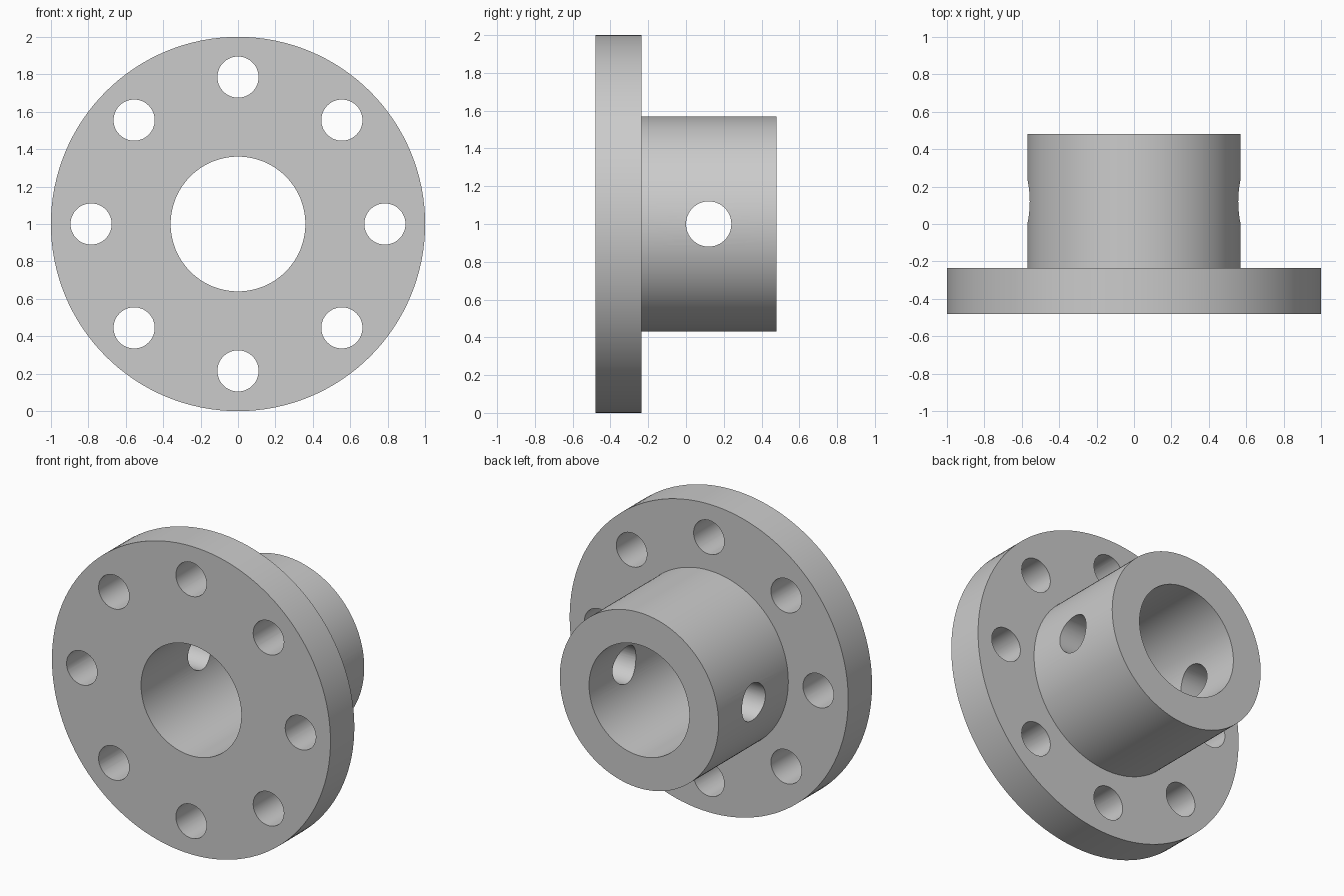
import bpy, math
from mathutils import Matrix, Vector

cube = bpy.data.objects.get("Cube")
if cube:
    bpy.data.objects.remove(cube, do_unlink=True)

import bmesh

FRONT, STEP, BACK = -0.48, -0.235, 0.48   # y of flange front, flange back, hub end
FLANGE_R, HUB_R, BORE_R = 1.0, 0.57, 0.36
BOLT_CIRCLE, BOLT_R, BOLTS = 0.785, 0.11, 8
PIN_Y, PIN_R = 0.12, 0.12
AXIS = Vector((0, 0, 1))

steel = bpy.data.materials.new("Grey metal")
steel.use_nodes = True
colour = (0.6, 0.6, 0.6, 1)
steel.diffuse_color = colour
steel.node_tree.nodes["Principled BSDF"].inputs["Base Color"].default_value = colour


def make_object(name, bm):
    bmesh.ops.recalc_face_normals(bm, faces=bm.faces)
    mesh = bpy.data.meshes.new(name)
    bm.to_mesh(mesh)
    bm.free()
    mesh.materials.append(steel)
    obj = bpy.data.objects.new(name, mesh)
    bpy.context.collection.objects.link(obj)
    return obj


def add_cylinder(bm, centre, radius, length, turn):
    bmesh.ops.create_cone(bm, cap_ends=True, segments=48, radius1=radius, radius2=radius,
                          depth=length, matrix=Matrix.Translation(centre) @ turn)


# Flange and hub: a stepped section turned around the bore axis
section = [(BORE_R, FRONT), (FLANGE_R, FRONT), (FLANGE_R, STEP),
           (HUB_R, STEP), (HUB_R, BACK), (BORE_R, BACK)]
bm = bmesh.new()
verts = [bm.verts.new((r, y, 1)) for r, y in section]
edges = [bm.edges.new((v, verts[i - 1])) for i, v in enumerate(verts)]
bmesh.ops.spin(bm, geom=verts + edges, cent=AXIS, axis=(0, 1, 0),
               angle=math.tau, steps=128, use_merge=True)
bmesh.ops.remove_doubles(bm, verts=bm.verts, dist=0.0001)
hub = make_object("flanged_hub", bm)

# Cutters: ring of bolt holes and a cross pin hole through both hub walls
bm = bmesh.new()
along_y = Matrix.Rotation(math.pi / 2, 4, 'X')
along_x = Matrix.Rotation(math.pi / 2, 4, 'Y')
for i in range(BOLTS):
    a = math.tau * i / BOLTS
    spot = AXIS + BOLT_CIRCLE * Vector((math.cos(a), 0, math.sin(a)))
    spot.y = (FRONT + STEP) / 2
    add_cylinder(bm, spot, BOLT_R, 0.4, along_y)
add_cylinder(bm, AXIS + Vector((0, PIN_Y, 0)), PIN_R, 1.6, along_x)
cutter = make_object("hole_cutter", bm)
cutter.hide_render = True

cut = hub.modifiers.new("Holes", 'BOOLEAN')
cut.operation = 'DIFFERENCE'
cut.solver = 'EXACT'
cut.object = cutter

# Apply the cut, drop the helper, and smooth the round walls
bpy.ops.object.select_all(action='DESELECT')
hub.select_set(True)
bpy.context.view_layer.objects.active = hub
bpy.ops.object.modifier_apply(modifier=cut.name)
bpy.data.objects.remove(cutter, do_unlink=True)
bpy.ops.object.shade_smooth_by_angle(angle=math.radians(30))
